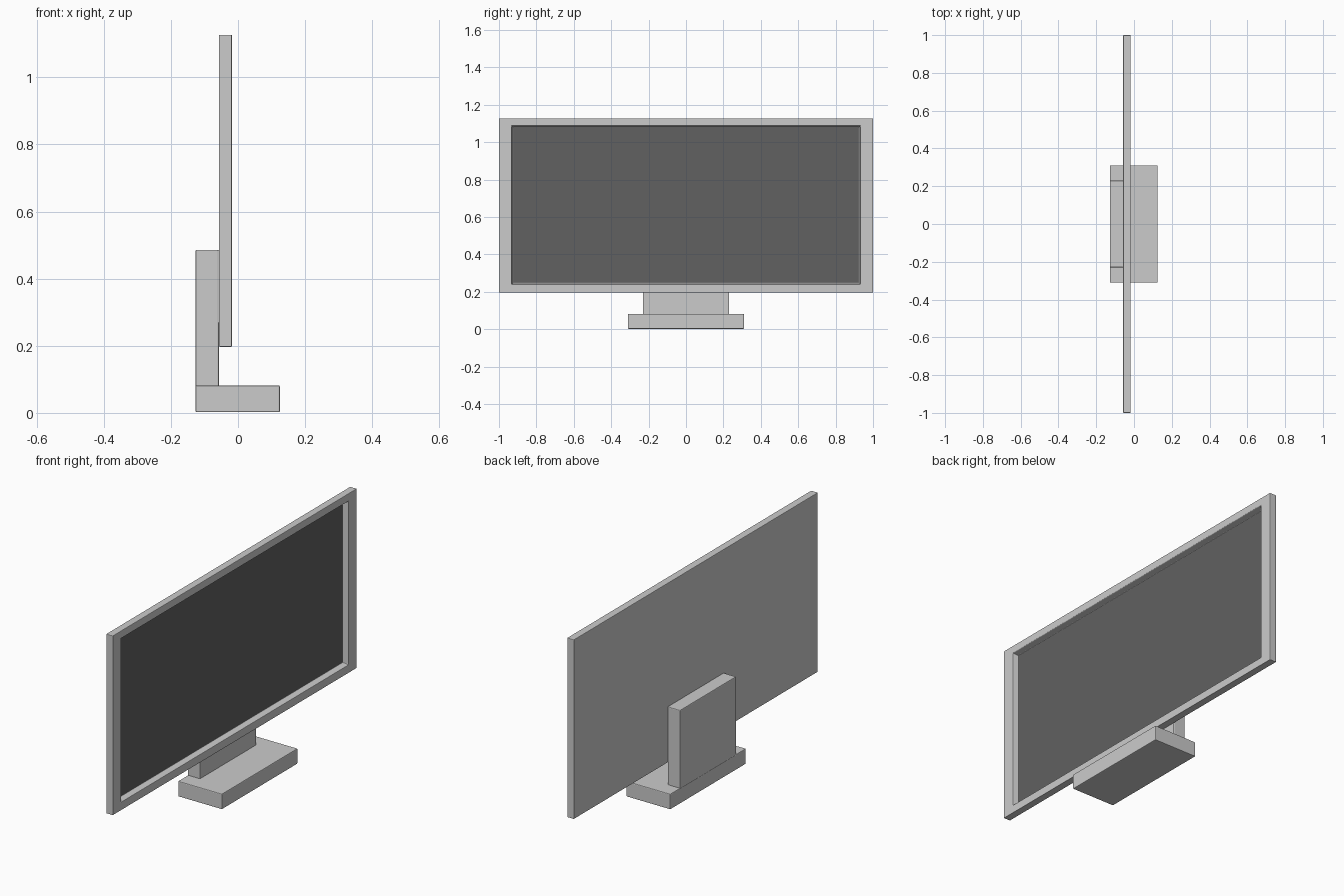
import bpy, bmesh

if "Cube" in bpy.data.objects:
    bpy.data.objects.remove(bpy.data.objects["Cube"])


def box(name, lo, hi, bevel=0.004):
    bm = bmesh.new()
    bmesh.ops.create_cube(bm, size=1)
    for v in bm.verts:
        v.co = [(lo[i] + hi[i]) / 2 + v.co[i] * (hi[i] - lo[i]) for i in range(3)]
    return finish(name, bm, bevel)


def finish(name, bm, bevel):
    bmesh.ops.recalc_face_normals(bm, faces=bm.faces)
    me = bpy.data.meshes.new(name)
    bm.to_mesh(me)
    bm.free()
    ob = bpy.data.objects.new(name, me)
    bpy.context.collection.objects.link(ob)
    if bevel:
        mod = ob.modifiers.new("soft_edges", 'BEVEL')
        mod.width = bevel
        mod.segments = 2
        mod.limit_method = 'ANGLE'
    return ob


# Base slab and upright stand behind the panel
box("base", (-0.127, -0.31, 0.002), (0.125, 0.31, 0.082))
box("stand", (-0.127, -0.23, 0.078), (-0.057, 0.23, 0.486))
# Thin mounting plate joining stand to panel
box("mount_plate", (-0.064, -0.228, 0.27), (-0.054, 0.228, 0.486), 0)

# Panel housing: nested rectangles (x, half width, bottom, top) joined by quads
sections = [(-0.057, 1.0, 0.197, 1.127), (-0.018, 1.0, 0.197, 1.127),
            (-0.018, 0.932, 0.239, 1.088), (-0.048, 0.926, 0.246, 1.081)]
bm = bmesh.new()
rings = [[bm.verts.new((x, y, z)) for y, z in ((-w, b), (w, b), (w, t), (-w, t))]
         for x, w, b, t in sections]
for r, s in zip(rings, rings[1:]):
    for i in range(4):
        j = (i + 1) % 4
        bm.faces.new((r[i], r[j], s[j], s[i]))
bm.faces.new(rings[0])
bm.faces.new(rings[-1])
finish("panel_frame", bm, 0.003)

# Dark screen set into the recess
screen = box("screen", (-0.05, -0.923, 0.249), (-0.046, 0.923, 1.078), 0)
dark = bpy.data.materials.new("screen_dark")
dark.diffuse_color = (0.12, 0.12, 0.12, 1)
dark.use_nodes = True
dark.node_tree.nodes["Principled BSDF"].inputs["Base Color"].default_value = dark.diffuse_color
screen.data.materials.append(dark)
